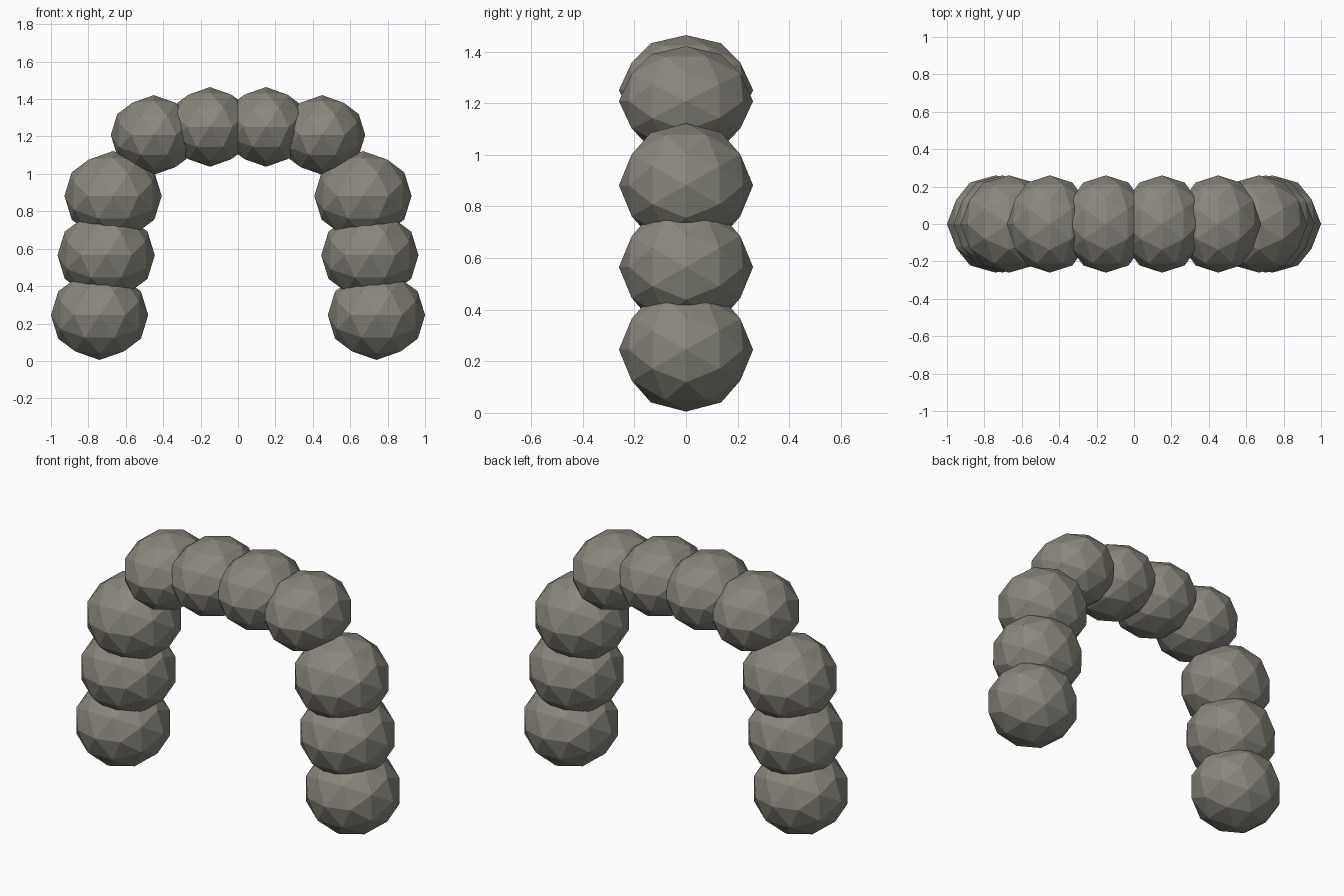
import bpy, bmesh
from mathutils import Vector

if "Cube" in bpy.data.objects:
    bpy.data.objects.remove(bpy.data.objects["Cube"])

stone = bpy.data.materials.new("grey stone")
stone.diffuse_color = (0.25, 0.24, 0.205, 1)
stone.use_nodes = True
stone.node_tree.nodes["Principled BSDF"].inputs["Base Color"].default_value = stone.diffuse_color

# Corners of an icosahedron whose edge midpoints lie on the axes
PHI = (1 + 5 ** 0.5) / 2
corners = []
for a in (-1, 1):
    for b in (-PHI, PHI):
        corners += [Vector((a, b, 0)), Vector((0, a, b)), Vector((b, 0, a))]
# Add the edge midpoints pushed out to the sphere: an 80-sided boulder
mids = [p + q for i, p in enumerate(corners) for q in corners[:i]
        if (p - q).length < 2.1]
points = [p.normalized() for p in corners + mids]


def boulder(name, centre, radii):
    bm = bmesh.new()
    for p in points:
        bm.verts.new([c + r * v for c, r, v in zip(centre, radii, p)])
    bmesh.ops.convex_hull(bm, input=bm.verts[:])
    bmesh.ops.recalc_face_normals(bm, faces=bm.faces[:])
    mesh = bpy.data.meshes.new(name)
    bm.to_mesh(mesh)
    bm.free()
    mesh.materials.append(stone)
    bpy.context.collection.objects.link(bpy.data.objects.new(name, mesh))


for side, s in (("left", -1), ("right", 1)):
    # Leaning pillar of three boulders
    for i, (x, z) in enumerate(((0.74, 0.245), (0.705, 0.565), (0.668, 0.882))):
        boulder(f"{side}_pillar_boulder_{i + 1}", (s * x, 0, z), (0.26, 0.26, 0.24))
    # Two boulders of the span
    for i, (x, z) in enumerate(((0.45, 1.208), (0.15, 1.251))):
        boulder(f"{side}_span_boulder_{i + 1}", (s * x, 0, z), (0.23, 0.26, 0.213))
